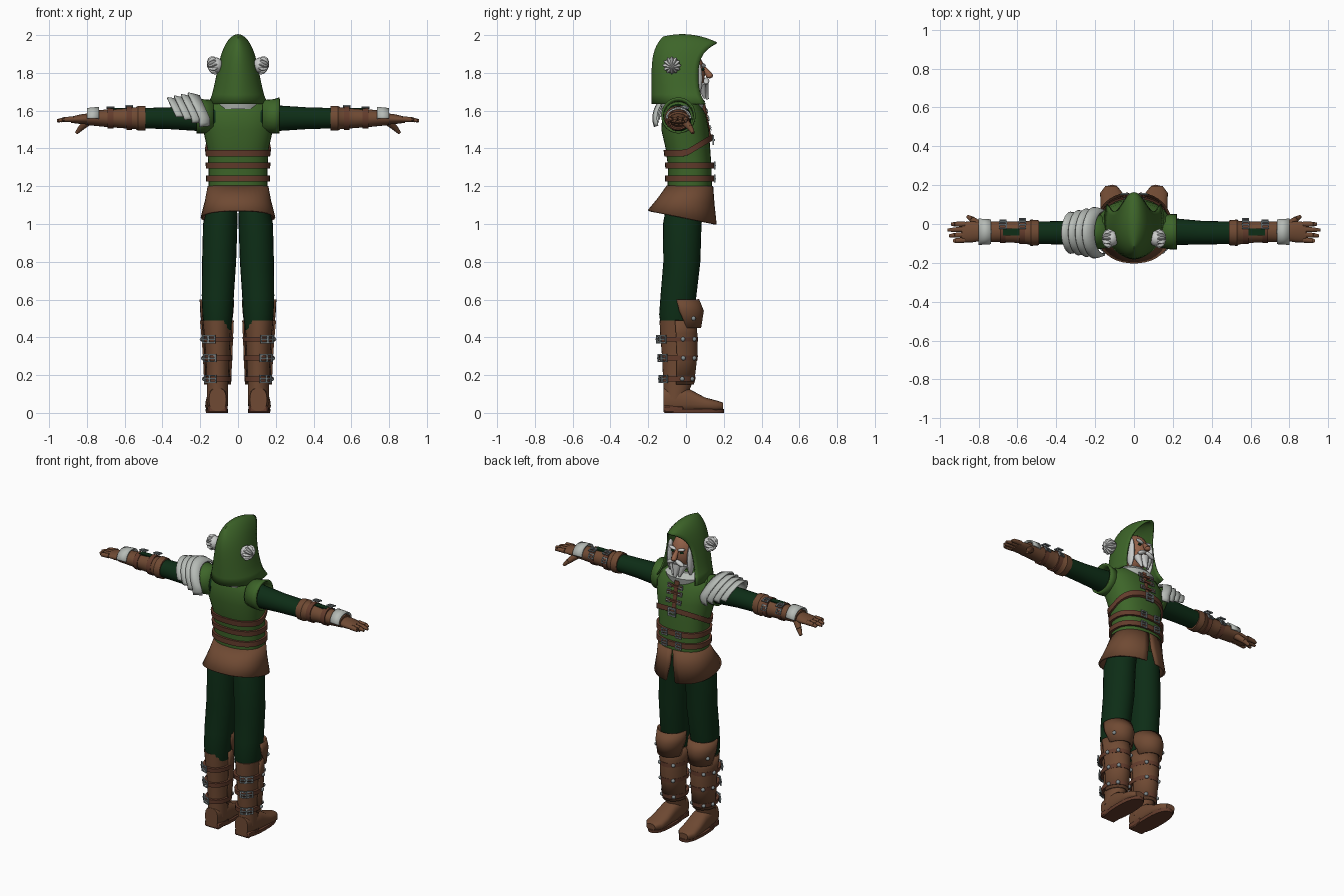
import bpy, bmesh
from math import sin, cos, pi, radians, copysign
from mathutils import Vector, Matrix, Euler

if "Cube" in bpy.data.objects:
    bpy.data.objects.remove(bpy.data.objects["Cube"])


def material(name, *rgb):
    m = bpy.data.materials.new(name)
    m.use_nodes = True
    m.diffuse_color = (*rgb, 1)
    m.node_tree.nodes["Principled BSDF"].inputs["Base Color"].default_value = (*rgb, 1)
    return m


green = material("leaf_green", .047, .13, .022)
dark_green = material("dark_green", .004, .026, .008)
leather = material("brown_leather", .16, .068, .033)
strap_brown = material("strap_brown", .125, .045, .025)
pale = material("pale_plate", .47, .5, .47)
hair = material("white_hair", .58, .59, .58)
metal = material("buckle_metal", .24, .28, .29)
skin = material("skin", .29, .12, .065)
parts = []


def finish(name, bm, mat, mirror=False, solid=0, bevel=0):
    bmesh.ops.recalc_face_normals(bm, faces=bm.faces)
    mesh = bpy.data.meshes.new(name)
    bm.to_mesh(mesh)
    bm.free()
    mesh.materials.append(mat)
    ob = bpy.data.objects.new(name, mesh)
    bpy.context.collection.objects.link(ob)
    if mirror:
        ob.modifiers.new("mirror", "MIRROR").use_mirror_merge = False
    if solid:
        mod = ob.modifiers.new("thickness", "SOLIDIFY")
        mod.thickness, mod.offset = solid, 0
    if bevel:
        ob.modifiers.new("bevel", "BEVEL").width = bevel
    parts.append(ob)
    return ob


def skin_grid(bm, rows, closed):
    for low, high in zip(rows, rows[1:]):
        n = len(low)
        for i in range(n if closed else n - 1):
            j = (i + 1) % n
            bm.faces.new((low[i], low[j], high[j], high[i]))


def loft(name, rings, mat, axis="z", n=24, gaps=None, gap_at=0, cap=True, power=1, warp=None, **opts):
    """Rings are (position on axis, centre a, centre b, radius a, radius b)."""
    bm = bmesh.new()
    rows = []
    for k, (t, a, b, ra, rb) in enumerate(rings):
        gap = radians(gaps[k]) if gaps else 0
        row = []
        for i in range(n):
            ang = radians(gap_at) + gap + (2 * pi - 2 * gap) * i / (n - 1 if gaps else n)
            p = a + ra * copysign(abs(cos(ang)) ** power, cos(ang))
            q = b + rb * copysign(abs(sin(ang)) ** power, sin(ang))
            co = Vector({"x": (t, p, q), "y": (p, t, q), "z": (p, q, t)}[axis])
            row.append(bm.verts.new(warp(co) if warp else co))
        rows.append(row)
    skin_grid(bm, rows, not gaps)
    if cap and not gaps:
        bm.faces.new(rows[0])
        bm.faces.new(rows[-1])
    return finish(name, bm, mat, **opts)


def profile_at(rings, t):
    for lo, hi in zip(rings, rings[1:]):
        if lo[0] <= t <= hi[0]:
            f = (t - lo[0]) / (hi[0] - lo[0])
            return [x + (y - x) * f for x, y in zip(lo, hi)]


def band(name, rings, t, height, grow, mat, **opts):
    out = []
    for dt, g in ((-1, 0), (-1, grow), (1, grow), (1, 0)):
        pos, a, b, ra, rb = profile_at(rings, t + dt * height / 2)
        out.append((pos, a, b, ra + g, rb + g))
    loft(name, out, mat, cap=False, **opts)


def blob(bm, loc, size, rot=(0, 0, 0)):
    turn = Euler([radians(r) for r in rot]).to_matrix().to_4x4()
    mat = Matrix.Translation(loc) @ turn @ Matrix.Diagonal((*size, 1))
    bmesh.ops.create_uvsphere(bm, u_segments=12, v_segments=8, radius=1, matrix=mat)


def box(bm, loc, size, base=Matrix()):
    bmesh.ops.create_cube(bm, size=1, matrix=base @ Matrix.Translation(loc) @ Matrix.Diagonal((*size, 1)))


def limb(bm, start, end, r1, r2):
    p, q = Vector(start), Vector(end)
    mat = Matrix.Translation((p + q) / 2) @ (q - p).to_track_quat("Z", "Y").to_matrix().to_4x4()
    bmesh.ops.create_cone(bm, cap_ends=True, segments=10, radius1=r1, radius2=r2, depth=(q - p).length, matrix=mat)


def buckle(bm, loc, normal, size=.04):
    base = Matrix.Translation(loc) @ Vector(normal).to_track_quat("Z", "Y").to_matrix().to_4x4()
    bar = size / 5
    for s in (-1, 1):
        box(bm, (s * size / 2, 0, 0), (bar, size + bar, bar), base)
        box(bm, (0, s * size / 2, 0), (size, bar, bar), base)
    box(bm, (0, 0, bar / 2), (size, bar, bar), base)


# Tunic and shoulder caps
torso = [(1.16, 0, .02, .155, .118), (1.3, 0, .02, .156, .115), (1.4, 0, .01, .163, .118),
         (1.5, 0, -.005, .185, .126), (1.58, 0, -.01, .192, .115), (1.64, 0, -.02, .17, .09),
         (1.69, 0, -.02, .08, .06)]
loft("tunic", torso, green, n=32, power=.85)
loft("shoulder_cap", [(.13, -.04, 1.57, .075, .08), (.19, -.04, 1.57, .085, .085), (.22, -.04, 1.575, .085, .09)],
     green, "x", mirror=True, solid=.012, cap=False)

# Belts, chest strap and their buckles
metalwork = bmesh.new()
for z in (1.24, 1.31):
    band("waist_belt", torso, z, .032, .014, strap_brown, n=32, power=.85)
    for x in (-.05, .05):
        buckle(metalwork, (x, .152, z), (0, 1, 0), .036)
band("chest_strap", torso, 1.375, .035, .012, strap_brown, n=32, power=.85,
     warp=lambda c: c + Vector((0, 0, .6 * max(c.y, 0))))
buckle(metalwork, (0, .145, 1.445), (0, 1, 0), .045)
bm = bmesh.new()
limb(bm, (0, .118, 1.45), (0, .085, 1.63), .018, .018)
for z in (1.51, 1.56, 1.6):
    y = .128 - (z - 1.5) * .2
    box(bm, (0, y, z), (.1, .014, .014))
    for x in (-.04, .04):
        buckle(metalwork, (x, y + .004, z), (0, 1, .2), .024)
finish("collar_lacing", bm, strap_brown)
finish("torso_buckles", metalwork, metal)

# Flared skirt with a front slit
loft("skirt", [(1.2, 0, .02, .155, .118), (1.12, 0, 0, .17, .145), (1.03, 0, -.02, .192, .178)], leather,
     n=36, gaps=(1, 3, 8), gap_at=90, solid=.012, power=.9,
     warp=lambda c: c - Vector((0, 0, (1.2 - c.z) * c.y * 1.2)))

# Trousers
loft("trouser_leg", [(.44, .108, -.05, .07, .08), (.52, .108, -.05, .08, .092), (.62, .107, -.04, .085, .095),
                     (.8, .1, -.022, .09, .098), (1, .094, -.02, .091, .102), (1.12, .08, 0, .075, .1)],
     dark_green, mirror=True)

# Boots with shin and knee guards
shaft = [(.07, .108, -.06, .056, .058), (.15, .108, -.045, .056, .075), (.3, .108, -.04, .063, .087),
         (.42, .11, -.045, .07, .092), (.49, .112, -.05, .075, .09)]
loft("boot_shaft", shaft, leather, mirror=True)
loft("shin_guard", [(z, a, b, ra + .01, rb + .008) for z, a, b, ra, rb in shaft[1:]], leather,
     gaps=(85,) * 4, gap_at=-90, solid=.01, mirror=True)
loft("knee_guard", [(.45, .112, -.01, .076, .085), (.54, .112, -.01, .084, .1), (.6, .112, -.02, .086, .085)], leather,
     gaps=(100, 75, 70), gap_at=-90, solid=.01, mirror=True)
bm = bmesh.new()
for z in (.18, .29, .39):
    band("boot_strap", shaft, z, .026, .016, strap_brown, mirror=True)
    t, a, b, ra, rb = profile_at(shaft, z)
    for deg in (-45, -70):
        d = Vector((cos(radians(deg)), sin(radians(deg)), 0))
        buckle(bm, (a + d.x * (ra + .02), b + d.y * (rb + .02), z), d, .036)
    for deg in (15, 55, 125):
        d = Vector((cos(radians(deg)), sin(radians(deg)), 0))
        blob(bm, (a + d.x * (ra + .016), b + d.y * (rb + .016), z), (.012,) * 3)
blob(bm, (.185, .04, .5), (.012,) * 3)
finish("boot_buckles", bm, metal, mirror=True)

# Feet and soles
loft("foot", [(-.12, .108, .07, .045, .06), (-.06, .108, .07, .055, .068), (.02, .11, .065, .056, .06),
              (.1, .113, .046, .06, .036), (.16, .116, .038, .058, .028), (.195, .118, .035, .03, .02)],
     leather, "y", mirror=True, power=.75)
loft("sole", [(0, .112, .045, .058, .155), (.02, .112, .045, .06, .157)], strap_brown, mirror=True, power=.8)
bm = bmesh.new()
box(bm, (.108, -.065, .02), (.105, .11, .04))
finish("heel", bm, strap_brown, mirror=True, bevel=.008)

# Sleeves and bracers
loft("sleeve", [(.12, -.04, 1.56, .07, .08), (.22, -.04, 1.56, .068, .067), (.36, -.045, 1.56, .06, .058),
                (.53, -.045, 1.56, .058, .053)], dark_green, "x", mirror=True)
loft("bracer", [(.49, -.045, 1.56, .064, .064), (.53, -.045, 1.56, .068, .066), (.54, -.045, 1.56, .06, .058),
                (.62, -.042, 1.56, .054, .052), (.7, -.04, 1.56, .052, .046), (.8, -.04, 1.56, .056, .036)],
     leather, "x", mirror=True)
bm, plates = bmesh.new(), bmesh.new()
box(plates, (.62, -.04, 1.611), (.11, .036, .008))
for x, r in ((.575, .062), (.675, .055)):
    loft("bracer_strap", [(x - .015, -.042, 1.56, r, r), (x + .015, -.042, 1.56, r, r)], strap_brown, "x", mirror=True)
    buckle(bm, (x, -.005, 1.56 + r), (0, .2, 1), .034)
    buckle(bm, (x, -.042 + r, 1.58), (0, 1, .5), .03)
finish("bracer_buckles", bm, metal, mirror=True)
finish("bracer_opening", plates, dark_green, mirror=True)
loft("wrist_plate", [(.735, -.04, 1.562, .06, .055), (.8, -.04, 1.562, .064, .048)], pale, "x",
     gaps=(85, 85), gap_at=-90, solid=.008, mirror=True)

# Gloved hands
loft("palm", [(.78, -.04, 1.557, .046, .03), (.83, -.04, 1.555, .054, .026), (.885, -.042, 1.552, .052, .016)],
     leather, "x", mirror=True)
bm = bmesh.new()
for i, reach in enumerate((.92, .95, .958, .94)):
    y = -.082 + .027 * i
    knuckle = (.92, y * 1.05, 1.553)
    limb(bm, (.87, y, 1.555), knuckle, .015, .013)
    limb(bm, knuckle, (reach, y * 1.1, 1.546), .013, .008)
limb(bm, (.79, -.01, 1.545), (.83, .022, 1.51), .022, .016)
limb(bm, (.83, .022, 1.51), (.855, .038, 1.482), .016, .009)
finish("fingers", bm, leather, mirror=True)

# Layered shoulder armour on one side
for k in range(4):
    x, r = -.15 - .04 * k, .128 - .008 * k
    loft("shoulder_plate", [(x, -.045, 1.56, r * .88, r * .92), (x - .035, -.045, 1.56, r * .97, r), (x - .055, -.045, 1.56, r, r * 1.04)],
         pale, "x", gaps=(70 + 8 * k,) * 3, gap_at=-90, solid=.01,
         warp=lambda c: c - Vector((.055 * max(0, (c.z - 1.56) / .12), 0, 0)))

# Hood, open at the face
bm = bmesh.new()
rows = []
for i in range(17):
    t = (i / 16) ** 1.5
    top = 2 - .1 * (t - .35) ** 2
    row = []
    for k in range(-14, 15):
        q = k / 14
        u = 1 - q * q
        width = (.162 - .08 * u ** .7) * (1 - u ** 6) ** .5
        width *= (1 - (1 - t) ** 3) ** .6 * (1 - .15 * t ** 3)
        back, front = -.178 + .06 * u ** 6, .062 + .1 * u ** 6 + .04 * (1 - u) ** 6
        row.append(bm.verts.new((copysign(width, q), back + (front - back) * t, 1.635 + (top - 1.635) * u)))
    rows.append(row)
skin_grid(bm, rows, False)
bmesh.ops.remove_doubles(bm, verts=bm.verts, dist=.0005)
finish("hood", bm, green, solid=.01)
loft("hood_collar", [(1.61, 0, -.02, .13, .11), (1.65, 0, -.02, .14, .12), (1.68, 0, -.02, .1, .09)], pale)

# Face
bm = bmesh.new()
blob(bm, (0, 0, 1.8), (.078, .102, .12))
limb(bm, (0, .09, 1.83), (0, .125, 1.785), .01, .019)
blob(bm, (0, .125, 1.785), (.018, .018, .014))
finish("head", bm, skin)
bm = bmesh.new()
for s in (-1, 1):
    blob(bm, (s * .032, .093, 1.838), (.028, .012, .009), (0, s * -15, 0))
    blob(bm, (s * .03, .108, 1.757), (.035, .016, .013), (0, s * 25, 0))
    blob(bm, (s * .072, .055, 1.77), (.018, .032, .1))
    limb(bm, (s * .04, .08, 1.74), (s * .022, .1, 1.665), .026, .006)
limb(bm, (0, .085, 1.735), (0, .115, 1.66), .036, .006)
finish("beard_and_brows", bm, hair)
bm = bmesh.new()
blob(bm, (.032, .09, 1.818), (.012, .008, .007))
finish("eyes", bm, dark_green, mirror=True)

# Hair tufts on the sides of the hood
bm = bmesh.new()
blob(bm, (.118, -.075, 1.84), (.04, .042, .042))
for k in range(6):
    blob(bm, (.13, -.075, 1.84), (.034, .05, .012), (30 * k, 15, 0))
finish("hair_tuft", bm, hair, mirror=True)

# Smooth shading with sharp edges kept
bpy.ops.object.select_all(action="DESELECT")
for ob in parts:
    ob.select_set(True)
bpy.context.view_layer.objects.active = parts[0]
bpy.ops.object.shade_smooth_by_angle(angle=radians(40))
